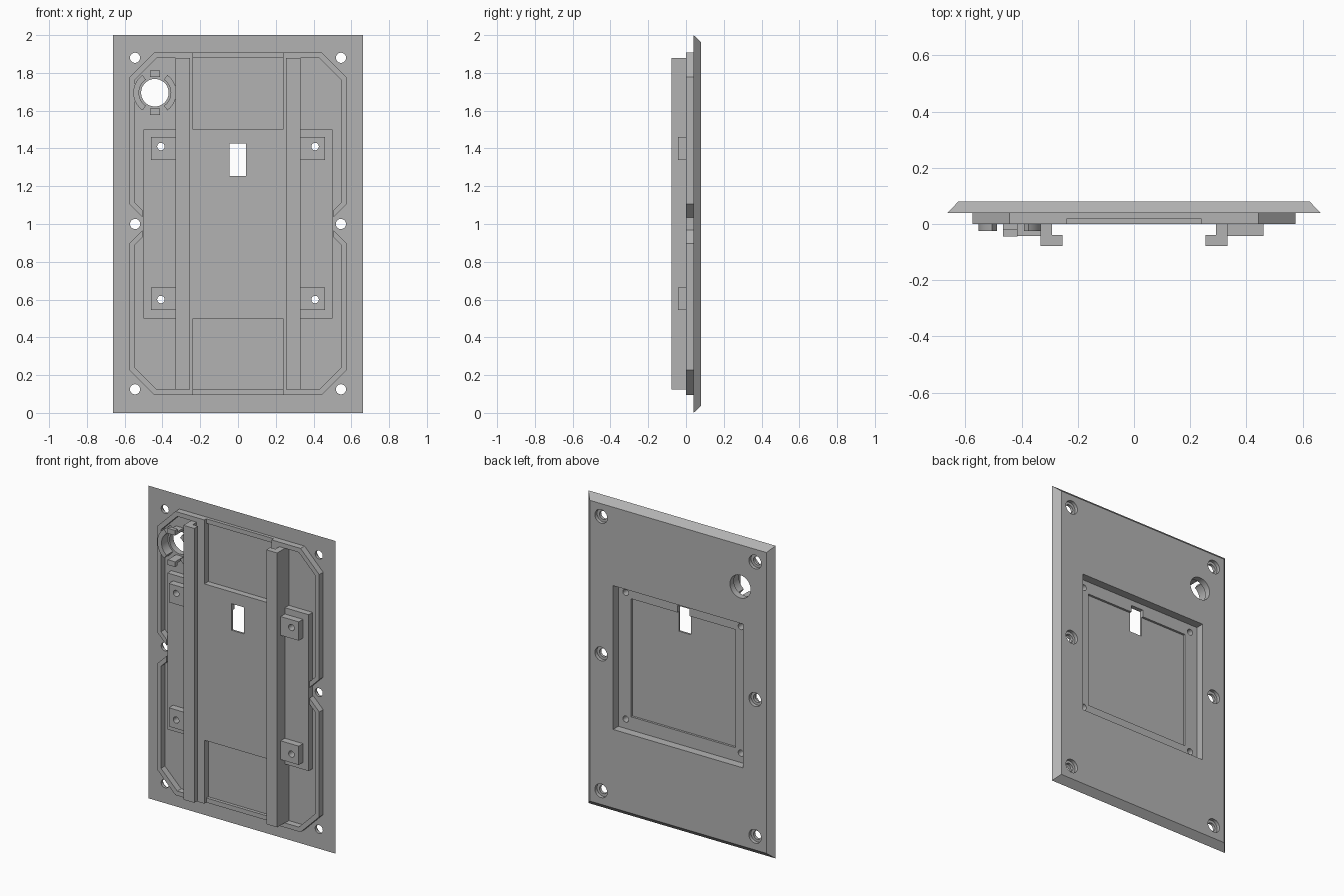
import bpy, bmesh
from math import sin, cos, radians

if "Cube" in bpy.data.objects:
    bpy.data.objects.remove(bpy.data.objects["Cube"], do_unlink=True)

grey = bpy.data.materials.new("plain grey")
grey.use_nodes = True
COLOUR = (0.45, 0.45, 0.45, 1)
grey.diffuse_color = COLOUR
grey.node_tree.nodes["Principled BSDF"].inputs["Base Color"].default_value = COLOUR


def prism(name, outline, y0, y1, back_outline=None):
    """Extrude an x-z outline from y0 to y1, optionally tapering."""
    bm = bmesh.new()
    front = [bm.verts.new((x, y0, z)) for x, z in outline]
    back = [bm.verts.new((x, y1, z)) for x, z in back_outline or outline]
    bm.faces.new(front)
    bm.faces.new(back[::-1])
    for i in range(len(front)):
        j = (i + 1) % len(front)
        bm.faces.new((front[i], back[i], back[j], front[j]))
    bmesh.ops.recalc_face_normals(bm, faces=bm.faces)
    mesh = bpy.data.meshes.new(name)
    bm.to_mesh(mesh)
    bm.free()
    mesh.materials.append(grey)
    ob = bpy.data.objects.new(name, mesh)
    bpy.context.collection.objects.link(ob)
    return ob


def rect(x0, x1, z0, z1):
    return [(x0, z0), (x1, z0), (x1, z1), (x0, z1)]


def arc(cx, cz, r, a0=0, a1=360, n=32):
    steps = n if a1 - a0 == 360 else n + 1
    angles = [radians(a0 + (a1 - a0) * i / n) for i in range(steps)]
    return [(cx + r * cos(a), cz + r * sin(a)) for a in angles]


def cut(targets, cutters):
    """Subtract every cutter from every target, then discard the cutters."""
    for ob in targets:
        for c in cutters:
            mod = ob.modifiers.new("cut", 'BOOLEAN')
            mod.operation, mod.solver, mod.object = 'DIFFERENCE', 'EXACT', c
        deps = bpy.context.evaluated_depsgraph_get()
        mesh = bpy.data.meshes.new_from_object(ob.evaluated_get(deps))
        ob.modifiers.clear()
        ob.data = mesh
    for c in cutters:
        bpy.data.objects.remove(c, do_unlink=True)


def smooth(objects):
    for ob in bpy.context.selected_objects:
        ob.select_set(False)
    for ob in objects:
        ob.select_set(True)
        bpy.context.view_layer.objects.active = ob
    bpy.ops.object.shade_smooth_by_angle(angle=radians(30))


FLOOR = 0.04   # front face of the plate
BACK = 0.08
SCREW_Z = (0.125, 1.0, 1.88)
PAD_Z = (0.6, 1.41)
CX, CZ = -0.44, 1.695   # round opening

# Bevelled plate and the raised housing behind its rear pocket
plate = prism("back_plate", rect(-0.663, 0.663, 0, 2), FLOOR, BACK,
              rect(-0.625, 0.625, 0.038, 1.962))
housing = prism("pocket_housing", rect(-0.5, 0.5, 0.5, 1.5), 0, FLOOR)

# Mounting pads
pads = []
for side, s in (("left", 1), ("right", -1)):
    for level, z0, z1 in (("lower", 0.545, 0.665), ("upper", 1.34, 1.46)):
        pads.append(prism(f"{side}_{level}_pad",
                          rect(*sorted((s * 0.33, s * 0.46)), z0, z1), -0.043, 0))

# Stepped rear pocket, window and pad holes
cut([plate, housing], [
    prism("pocket_cutter", rect(-0.46, 0.46, 0.54, 1.46), 0.027, 0.1),
    prism("deep_pocket_cutter", rect(-0.37, 0.37, 0.625, 1.38), 0.013, 0.1),
    prism("window_cutter", rect(-0.045, 0.042, 1.255, 1.425), -0.1, 0.1)])
cut([housing] + pads, [prism("pad_hole_cutter", arc(s * 0.408, z, 0.02, n=20), -0.1, 0.1)
                       for s in (1, -1) for z in PAD_Z])

# Screw holes with rear counterbores, and the round opening
cutters = [prism("opening_cutter", arc(CX, CZ, 0.073, n=48), -0.1, 0.1)]
for s in (1, -1):
    for z in SCREW_Z:
        cutters.append(prism("screw_cutter", arc(s * 0.545, z, 0.027, n=24), -0.1, 0.1))
        cutters.append(prism("counterbore_cutter", arc(s * 0.545, z, 0.044, n=24), 0.058, 0.1))
cut([plate], cutters)

# Two U-shaped rims, lowered between the ribs
outer = [(0.505, 1.035), (0.575, 1.105), (0.575, 1.777), (0.443, 1.909)]
inner = [(0.505, 1.072), (0.545, 1.112), (0.545, 1.765), (0.43, 1.88)]


def mirrored(half):
    return half + [(-x, z) for x, z in reversed(half)]


u_shape = mirrored(outer) + mirrored(inner)[::-1]
rims = [prism("upper_rim", u_shape, 0, FLOOR),
        prism("lower_rim", [(x, 2.003 - z) for x, z in u_shape], 0, FLOOR)]
cut(rims, [prism("lip_cutter", rect(-0.238, 0.238, 0, 0.4), -0.1, 0.02),
           prism("lip_cutter", rect(-0.238, 0.238, 1.6, 2), -0.1, 0.02)])

# Ribs and L-shaped rails
for side, s in (("left", 1), ("right", -1)):
    for level, z0, z1 in (("lower", 0.122, 0.5), ("upper", 1.5, 1.881)):
        prism(f"{side}_{level}_rib", rect(*sorted((s * 0.238, s * 0.332)), z0, z1), 0, FLOOR)
    prism(f"{side}_rail_stem", rect(*sorted((s * 0.292, s * 0.332)), 0.125, 1.88), -0.04, 0)
    prism(f"{side}_rail_lip", rect(*sorted((s * 0.255, s * 0.332)), 0.125, 1.88), -0.078, -0.04)

# Split collar and snap clips around the round opening
collar = []
for name, a in (("collar_inner_side", 0), ("collar_outer_side", 180)):
    shape = arc(CX, CZ, 0.114, a - 55, a + 55) + arc(CX, CZ, 0.084, a - 55, a + 55)[::-1]
    collar.append(prism(name, shape, -0.025, FLOOR))
for name, s in (("upper_clip", 1), ("lower_clip", -1)):
    for part, r0, r1, y0, y1 in (("stem", 0.084, 0.1, -0.045, FLOOR),
                                 ("hook", 0.1, 0.117, -0.045, -0.02)):
        prism(f"{name}_{part}", rect(CX - 0.026, CX + 0.026,
                                     *sorted((CZ + s * r0, CZ + s * r1))), y0, y1)

smooth([plate, housing] + pads + collar)
